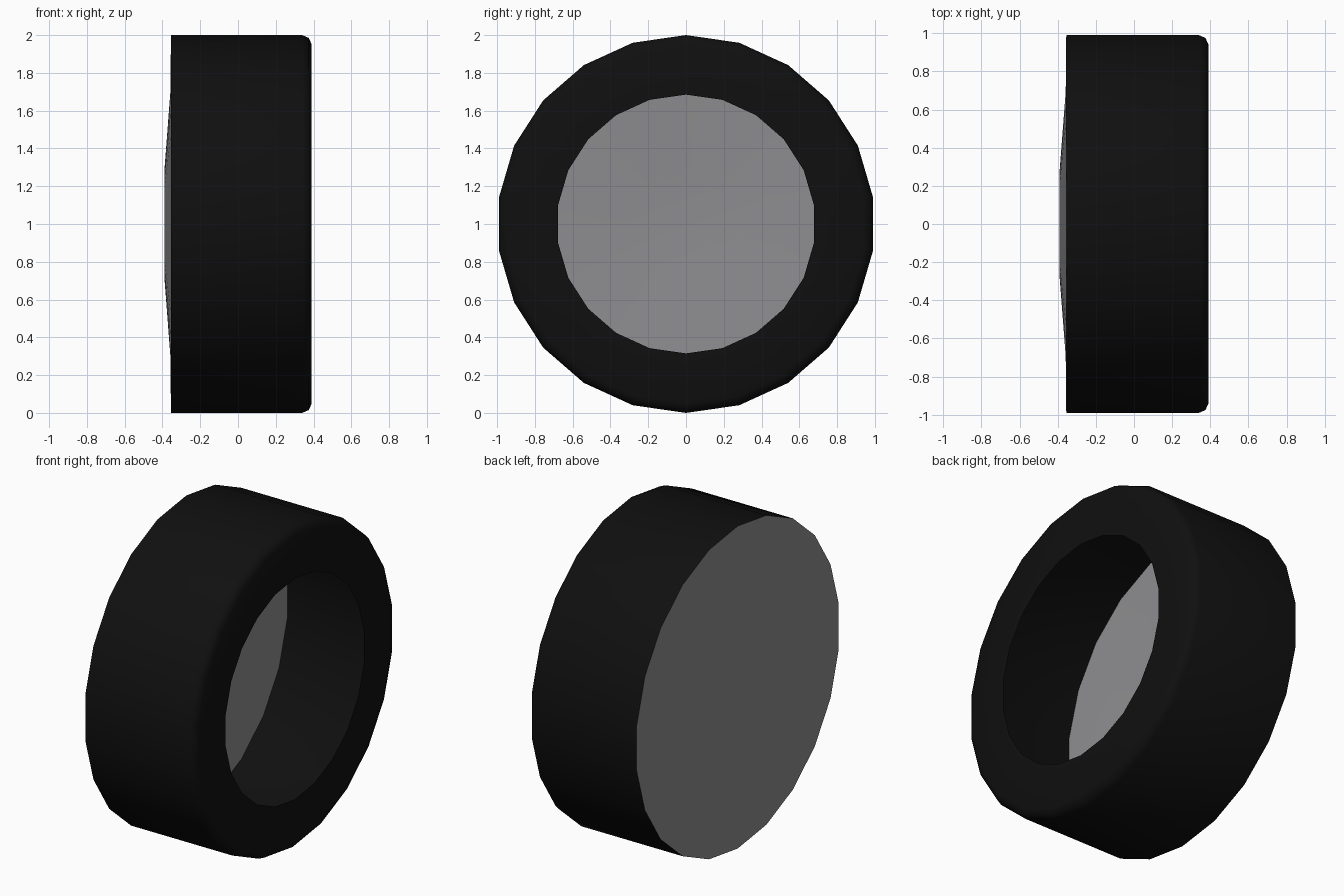
import bpy, bmesh, math

if "Cube" in bpy.data.objects:
    bpy.data.objects.remove(bpy.data.objects["Cube"])

SIDES = 22

def material(name, rgb):
    m = bpy.data.materials.new(name)
    m.diffuse_color = (*rgb, 1)
    m.use_nodes = True
    m.node_tree.nodes["Principled BSDF"].inputs["Base Color"].default_value = m.diffuse_color
    return m

def revolve(name, profile, mat, flip=False, smooth=30):
    """Spin (x, radius) points round the x axis; a zero radius makes a pole."""
    bm = bmesh.new()
    rings = []
    for x, r in profile:
        n = 1 if r == 0 else SIDES
        rings.append([bm.verts.new((x, r * math.sin(2 * math.pi * i / SIDES),
                                    1 + r * math.cos(2 * math.pi * i / SIDES)))
                      for i in range(n)])
    for a, b in zip(rings, rings[1:]):
        for i in range(SIDES):
            j = (i + 1) % SIDES
            f = [a[i], a[j]] + ([b[0]] if len(b) == 1 else [b[j], b[i]])
            bm.faces.new(f[::-1] if flip else f)
    me = bpy.data.meshes.new(name)
    bm.to_mesh(me)
    bm.free()
    me.materials.append(mat)
    ob = bpy.data.objects.new(name, me)
    bpy.context.collection.objects.link(ob)
    bpy.ops.object.select_all(action='DESELECT')
    ob.select_set(True)
    bpy.context.view_layer.objects.active = ob
    bpy.ops.object.shade_smooth_by_angle(angle=math.radians(smooth))
    return ob

black = material("black rubber", (0.005, 0.005, 0.005))
grey = material("grey plate", (0.27, 0.27, 0.28))

# hollow outer shell: tread, rounded shoulder, side wall with a round opening
revolve("tyre_shell", [(-0.355, 1.0), (0.34, 1.0), (0.375, 0.985),
                       (0.39, 0.95), (0.39, 0.685)], black, flip=True, smooth=50)

# slightly domed plate closing the other side
revolve("back_plate", [(-0.355, 1.0), (-0.358, 0.7), (-0.39, 0.28), (-0.39, 0)], grey)
